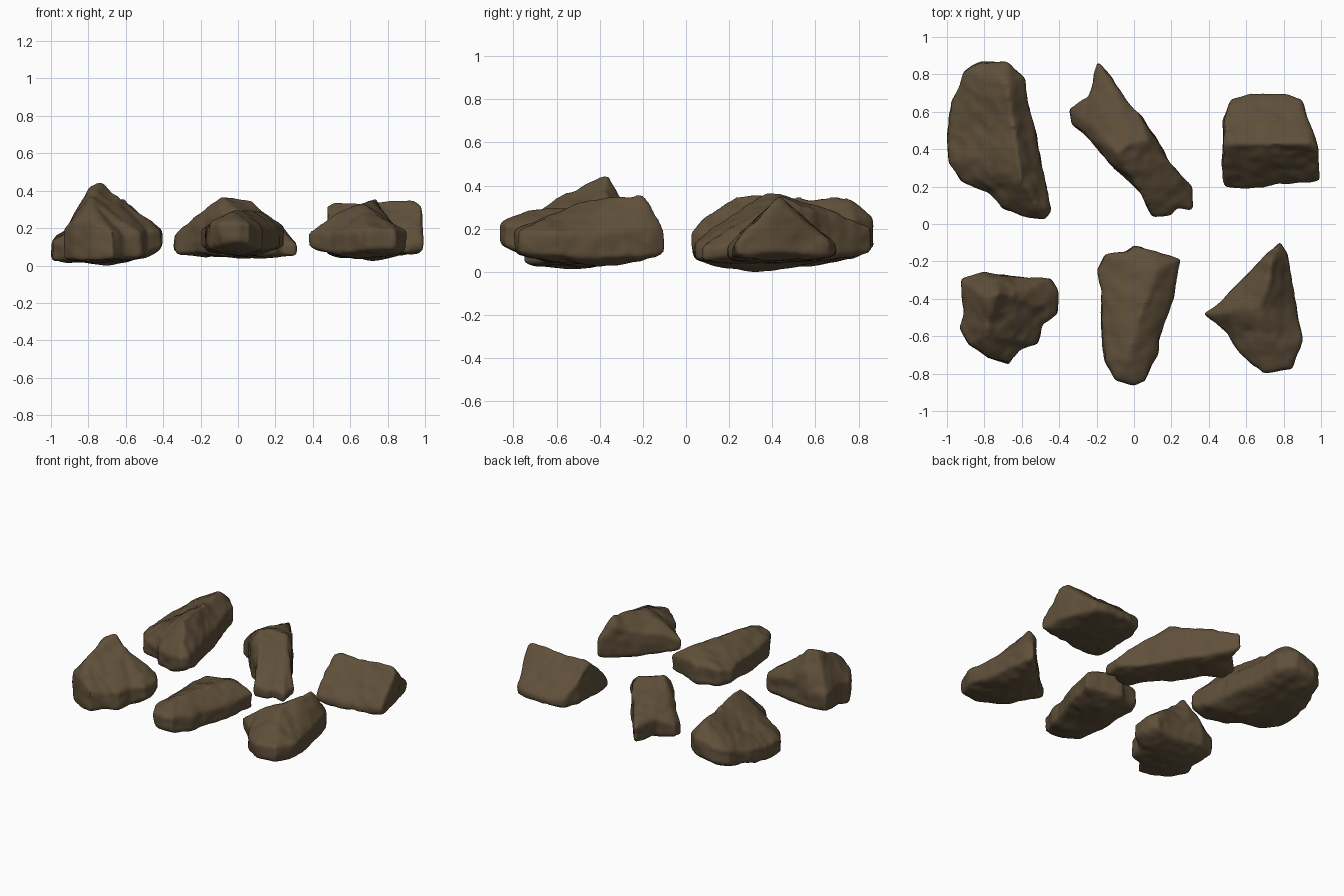
import bpy, bmesh
from mathutils import Vector, noise

mat = bpy.data.materials.new("brown stone")
mat.diffuse_color = (0.115, 0.079, 0.042, 1)


def nearest(line, p):
    """Point of a 3D polyline closest to p when seen from above."""
    best = None
    for a, b in zip(line, line[1:]):
        a, b = Vector(a), Vector(b)
        d = (b - a).xy
        t = max(0, min(1, (p - a.xy).dot(d) / d.length_squared))
        q = a.lerp(b, t)
        dist = (q.xy - p).length
        if best is None or dist < best[0]:
            best = (dist, q)
    return best[1]


def rock(name, outline, ridge, keel, power=1.0, seed=0):
    """Stone with a side wall along the outline, closing to a ridge and a keel."""
    bm = bmesh.new()
    rings = []
    steps = [(keel, t, 0.6) for t in (1, .75, .5, .25, .1, 0)]
    steps += [(ridge, t, power) for t in (0, .1, .25, .5, .75, 1)]
    # double the outline points for smoother fitting to the ridge
    pts = []
    for a, b in zip(outline, outline[1:] + outline[:1]):
        a, b = Vector(a), Vector(b)
        pts += [a, (a + b) / 2]
    for line, t, pw in steps:
        ring = []
        for x, y, lo, hi in pts:
            p = Vector((x, y))
            q = nearest(line, p)
            z0 = lo if line is keel else hi
            xy = p.lerp(q.xy, t)
            ring.append(bm.verts.new((xy.x, xy.y, z0 + (q.z - z0) * t ** pw)))
        rings.append(ring)
    n = len(pts)
    for r, s in zip(rings, rings[1:]):
        for i in range(n):
            j = (i + 1) % n
            bm.faces.new((r[i], r[j], s[j], s[i]))
    bm.faces.new(rings[0][::-1])
    bm.faces.new(rings[-1])
    bmesh.ops.remove_doubles(bm, verts=bm.verts, dist=0.0005)
    bmesh.ops.recalc_face_normals(bm, faces=bm.faces)
    me = bpy.data.meshes.new(name)
    bm.to_mesh(me)
    bm.free()
    ob = bpy.data.objects.new(name, me)
    bpy.context.collection.objects.link(ob)

    # even skin
    m = ob.modifiers.new("skin", 'REMESH')
    m.mode, m.voxel_size = 'VOXEL', 0.012
    s = ob.modifiers.new("soften", 'SMOOTH')
    s.factor, s.iterations = 0.5, 5
    deps = bpy.context.evaluated_depsgraph_get()
    new = bpy.data.meshes.new_from_object(ob.evaluated_get(deps))
    ob.modifiers.clear()
    ob.data = new

    # gentle lumps and small chips
    moved = []
    for v in new.vertices:
        p = v.co + Vector((seed * 3.1, seed * 1.7, seed * 0.9))
        d = 0.010 * noise.noise(p * 6) + 0.006 * noise.noise(p * 15)
        chip = noise.noise(p * 9 + Vector((9, 4, 2)))
        d -= 0.015 * max(0, chip - 0.25)
        co = v.co + v.normal * (d + 0.004)
        co.z = max(co.z, 0)
        moved.append(co)
    for v, co in zip(new.vertices, moved):
        v.co = co
    new.materials.clear()
    new.materials.append(mat)
    for f in new.polygons:
        f.material_index = 0
        f.use_smooth = True
    return ob


# big long stone, back left
rock("back_left_rock", [
    (-.99, .45, .04, .13), (-.97, .65, .07, .16), (-.91, .81, .1, .2), (-.82, .865, .12, .22),
    (-.68, .855, .13, .25), (-.59, .78, .13, .24), (-.57, .67, .11, .23), (-.53, .5, .09, .2),
    (-.50, .35, .08, .2), (-.47, .18, .08, .19), (-.445, .07, .1, .18), (-.48, .03, .1, .18),
    (-.57, .04, .07, .18), (-.7, .09, .06, .16), (-.77, .17, .05, .15), (-.92, .23, .03, .12),
    (-.99, .33, .03, .12)],
    [(-.68, .75, .34), (-.65, .55, .325), (-.62, .35, .36), (-.60, .23, .355), (-.53, .11, .27)],
    [(-.8, .55, .02), (-.68, .3, .005)], 0.95, 1)

# slab with a hump across its middle, back middle
rock("back_middle_rock", [
    (-.19, .86, .1, .2), (-.12, .77, .09, .23), (-.05, .66, .08, .26), (.04, .57, .07, .29),
    (.12, .45, .06, .28), (.2, .31, .06, .2), (.31, .2, .07, .13), (.31, .08, .06, .11),
    (.23, .085, .06, .12), (.2, .05, .06, .12), (.1, .045, .06, .14), (.05, .16, .06, .2),
    (-.1, .3, .06, .27), (-.24, .46, .07, .22), (-.33, .54, .07, .15), (-.34, .61, .08, .16),
    (-.24, .68, .09, .21)],
    [(-.09, .38, .365), (-.03, .42, .365), (.07, .46, .345)],
    [(-.15, .65, .05), (.18, .18, .04)], 0.9, 2)

# roof-shaped block, back right
rock("back_right_rock", [
    (.485, .2, .08, .12), (.48, .3, .08, .22), (.48, .42, .08, .32), (.48, .55, .08, .24),
    (.525, .66, .08, .13), (.63, .695, .08, .12), (.8, .695, .08, .12), (.89, .66, .08, .13),
    (.95, .5, .09, .25), (.98, .4, .1, .32), (.985, .24, .08, .13), (.88, .22, .07, .11),
    (.6, .195, .07, .11)],
    [(.53, .43, .335), (.94, .43, .34)],
    [(.6, .43, .04), (.85, .43, .05)], 0.9, 3)

# tall peaked stone with a high left crest, front left
rock("front_left_rock", [
    (-.93, -.55, .04, .19), (-.905, -.47, .05, .21), (-.915, -.3, .07, .19), (-.8, -.26, .08, .24),
    (-.62, -.285, .09, .23), (-.45, -.295, .1, .2), (-.41, -.36, .11, .19), (-.41, -.48, .1, .18),
    (-.49, -.53, .07, .18), (-.52, -.64, .05, .17), (-.61, -.665, .04, .16), (-.67, -.745, .04, .18),
    (-.78, -.71, .03, .24), (-.88, -.64, .03, .23)],
    [(-.67, -.38, .38), (-.73, -.365, .45), (-.79, -.4, .42), (-.79, -.6, .34)],
    [(-.78, -.5, .02), (-.6, -.45, .02)], 0.95, 4)

# flat-topped long stone, front middle
rock("front_middle_rock", [
    (-.195, -.25, .1, .19), (-.15, -.165, .1, .21), (-.04, -.145, .1, .22), (0, -.12, .1, .22),
    (.07, -.14, .1, .23), (.245, -.19, .11, .2), (.21, -.38, .1, .19), (.13, -.62, .1, .19),
    (.12, -.7, .1, .2), (.06, -.84, .12, .22), (0, -.86, .13, .22), (-.09, -.83, .12, .22),
    (-.15, -.74, .1, .22), (-.17, -.6, .09, .21), (-.17, -.35, .09, .2)],
    [(.12, -.24, .28), (.05, -.45, .29), (-.03, -.7, .29)],
    [(.02, -.3, .05), (0, -.65, .06)], 0.7, 5)

# angular stone with a raised tail, front right
rock("front_right_rock", [
    (.38, -.48, .1, .17), (.49, -.4, .08, .21), (.62, -.26, .07, .25), (.7, -.18, .07, .29),
    (.78, -.105, .09, .2), (.815, -.16, .08, .2), (.85, -.33, .07, .19), (.87, -.5, .07, .18),
    (.9, -.62, .08, .18), (.84, -.77, .09, .19), (.7, -.79, .09, .19), (.58, -.7, .07, .17),
    (.5, -.58, .07, .17)],
    [(.5, -.475, .26), (.66, -.45, .33), (.71, -.36, .34), (.735, -.2, .355)],
    [(.75, -.35, .03), (.65, -.55, .04)], 0.95, 6)
